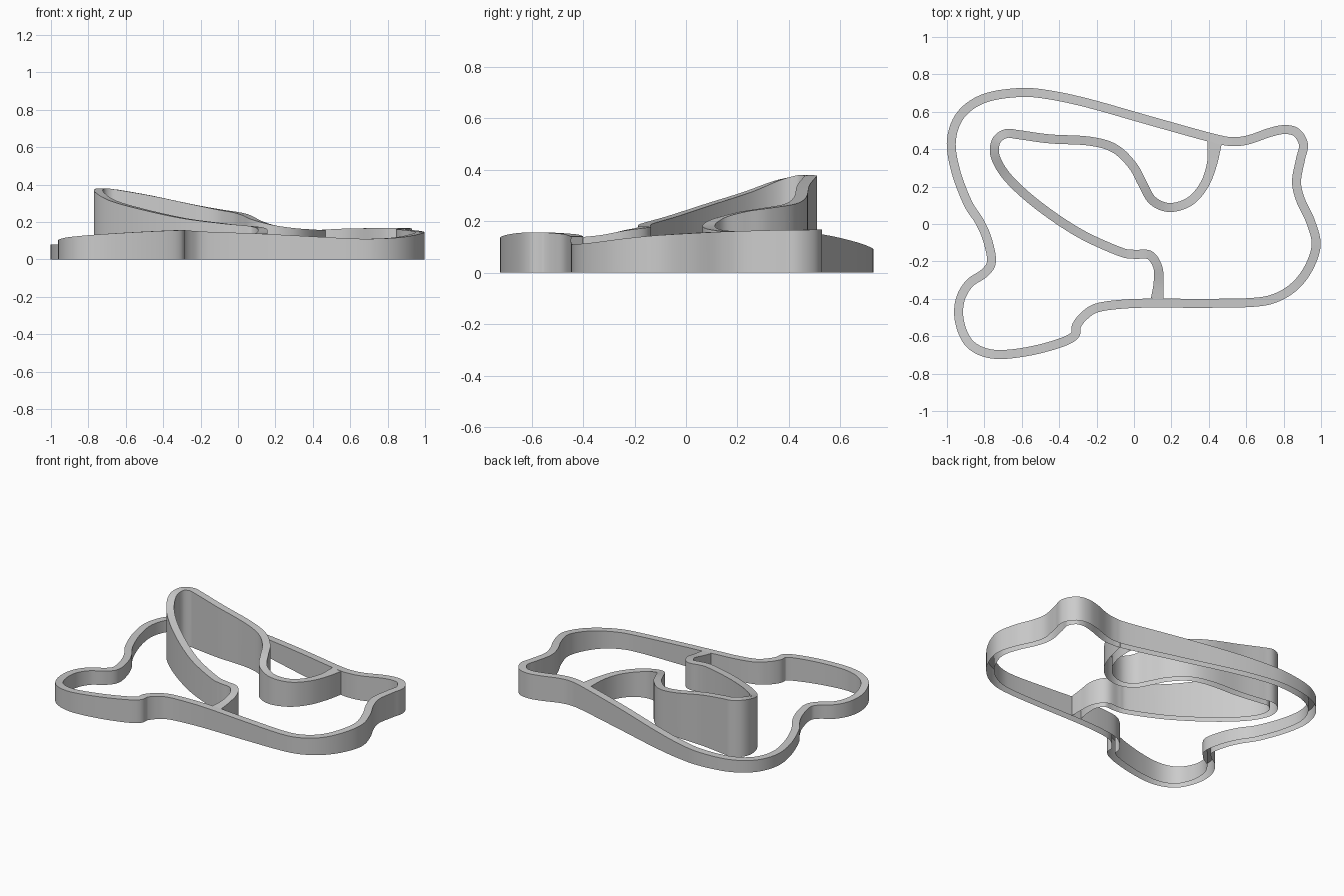
import bpy, bmesh
from mathutils import Vector

WIDTH = 0.048


def spline(points, closed, steps=7):
    """Catmull-Rom through points (x, y, z, width)."""
    p = [Vector(q) for q in points]
    n = len(p)
    out = []
    for i in range(n if closed else n - 1):
        if closed:
            a, b, c, d = (p[(i + k) % n] for k in (-1, 0, 1, 2))
        else:
            a, b, c, d = (p[min(max(i + k, 0), n - 1)] for k in (-1, 0, 1, 2))
        for s in range(steps):
            t = s / steps
            out.append(0.5 * (2 * b + (c - a) * t + (2 * a - 5 * b + 4 * c - d) * t**2
                              + (3 * b - a - 3 * c + d) * t**3))
    if not closed:
        out.append(p[-1])
    return out


def track(name, points, closed):
    """Level road surface with walls dropping to the ground, open underneath."""
    path = spline(points, closed)
    n = len(path)
    bm = bmesh.new()
    rings = []
    for i, q in enumerate(path):
        if closed:
            a, b = path[i - 1], path[(i + 1) % n]
        else:
            a, b = path[max(i - 1, 0)], path[min(i + 1, n - 1)]
        d = Vector((b[0] - a[0], b[1] - a[1])).normalized()
        side = Vector((-d.y, d.x)) * q[3] / 2
        l, r = Vector(q[:2]) + side, Vector(q[:2]) - side
        rings.append([bm.verts.new(v) for v in (
            (l.x, l.y, 0), (l.x, l.y, q[2]), (r.x, r.y, q[2]), (r.x, r.y, 0))])
    for i in range(n if closed else n - 1):
        a, b = rings[i], rings[(i + 1) % n]
        for k in range(3):
            bm.faces.new((a[k], a[k + 1], b[k + 1], b[k]))
    bmesh.ops.recalc_face_normals(bm, faces=bm.faces)
    bm.faces.ensure_lookup_table()
    if bm.faces[1].normal.z < 0:
        bmesh.ops.reverse_faces(bm, faces=bm.faces)
    mesh = bpy.data.meshes.new(name)
    bm.to_mesh(mesh)
    bm.free()
    obj = bpy.data.objects.new(name, mesh)
    bpy.context.collection.objects.link(obj)
    bpy.ops.object.select_all(action='DESELECT')
    obj.select_set(True)
    bpy.context.view_layer.objects.active = obj
    bpy.ops.object.shade_smooth_by_angle(angle=0.6)
    return obj


# Outer circuit centreline: x, y, height
outer = [
    (-0.61, 0.703, 0.09), (-0.80, 0.672, 0.083), (-0.925, 0.585, 0.08),
    (-0.976, 0.45, 0.08), (-0.955, 0.29, 0.08), (-0.89, 0.115, 0.082),
    (-0.826, 0.013, 0.085), (-0.784, -0.083, 0.087), (-0.762, -0.20, 0.09),
    (-0.80, -0.262, 0.092), (-0.88, -0.318, 0.095), (-0.929, -0.404, 0.1),
    (-0.935, -0.51, 0.106), (-0.896, -0.618, 0.117), (-0.826, -0.676, 0.126),
    (-0.72, -0.698, 0.135), (-0.56, -0.68, 0.145), (-0.40, -0.638, 0.153),
    (-0.318, -0.596, 0.156), (-0.307, -0.543, 0.156), (-0.265, -0.49, 0.153),
    (-0.20, -0.449, 0.149), (-0.078, -0.43, 0.144), (0.083, -0.423, 0.139),
    (0.35, -0.424, 0.125), (0.618, -0.42, 0.111), (0.75, -0.398, 0.111),
    (0.858, -0.334, 0.118), (0.935, -0.233, 0.132), (0.974, -0.11, 0.145),
    (0.944, 0.013, 0.153), (0.89, 0.13, 0.159), (0.869, 0.227, 0.162),
    (0.89, 0.345, 0.165), (0.906, 0.425, 0.166), (0.869, 0.489, 0.167),
    (0.805, 0.505, 0.167), (0.725, 0.489, 0.167), (0.618, 0.452, 0.165),
    (0.537, 0.441, 0.163), (0.43, 0.457, 0.157), (0.083, 0.553, 0.14),
    (-0.238, 0.644, 0.117), (-0.45, 0.69, 0.1)]
track("outer_circuit", [(*q, WIDTH) for q in outer], True)

# Inner climbing link centreline, flaring where it meets the circuit
inner = [
    (0.432, 0.438, 0.157, 0.076), (0.416, 0.318, 0.157, 0.054), (0.374, 0.206, 0.16, WIDTH),
    (0.297, 0.12, 0.166, WIDTH), (0.19, 0.088, 0.183, WIDTH), (0.099, 0.126, 0.21, WIDTH),
    (0.045, 0.217, 0.236, WIDTH), (-0.008, 0.313, 0.251, WIDTH), (-0.104, 0.404, 0.267, WIDTH),
    (-0.238, 0.443, 0.293, WIDTH), (-0.45, 0.455, 0.338, WIDTH), (-0.612, 0.477, 0.367, WIDTH),
    (-0.685, 0.483, 0.377, WIDTH), (-0.738, 0.441, 0.378, WIDTH), (-0.74, 0.355, 0.358, WIDTH),
    (-0.666, 0.238, 0.313, WIDTH), (-0.505, 0.094, 0.267, WIDTH), (-0.29, -0.05, 0.22, WIDTH),
    (-0.078, -0.147, 0.192, WIDTH), (0.0, -0.162, 0.184, WIDTH), (0.083, -0.166, 0.176, WIDTH),
    (0.128, -0.233, 0.165, WIDTH), (0.131, -0.323, 0.147, 0.054), (0.124, -0.4, 0.138, 0.068)]
track("inner_link", inner, False)
